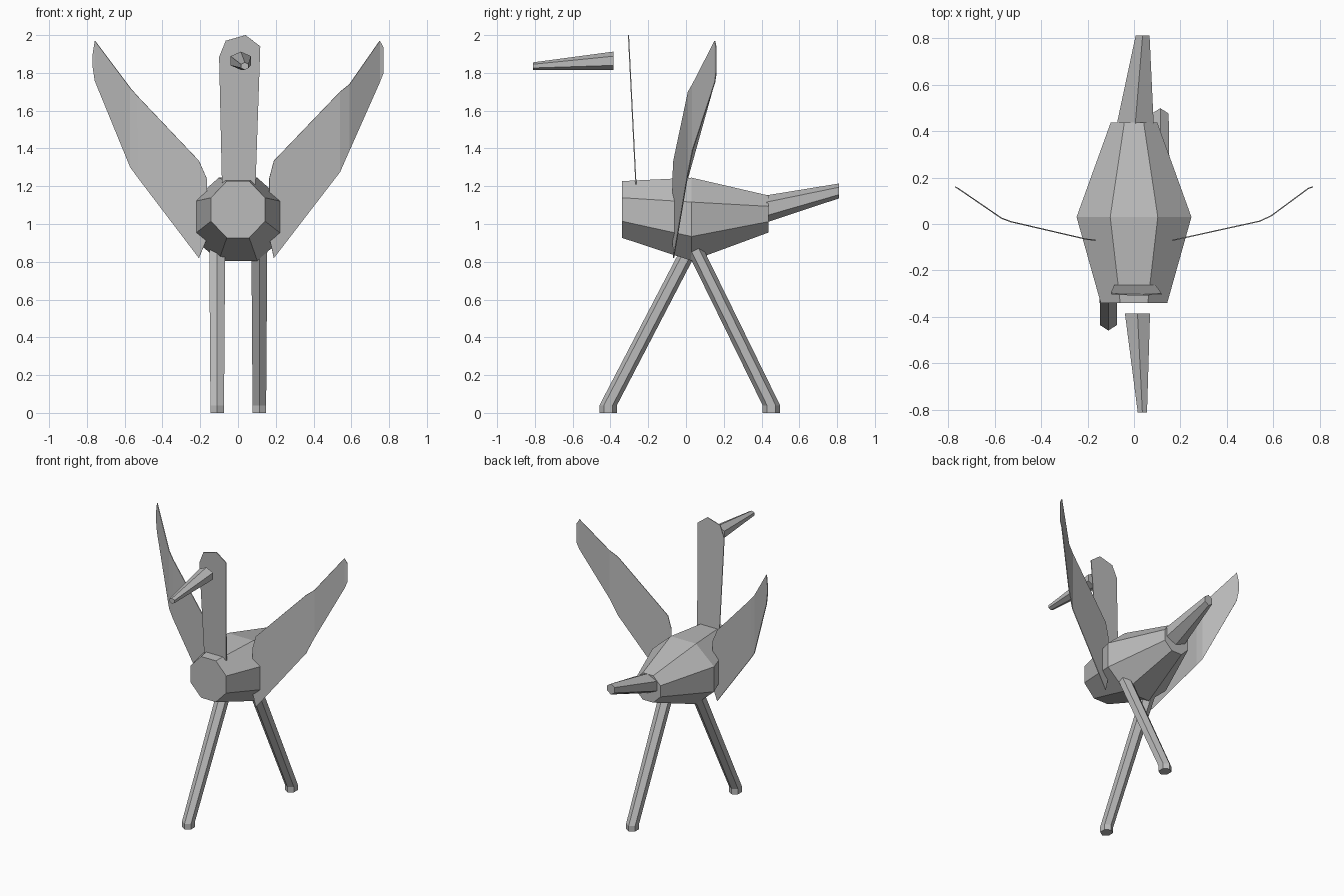
import bpy, bmesh
from math import cos, sin, pi
from mathutils import Vector

if "Cube" in bpy.data.objects:
    bpy.data.objects.remove(bpy.data.objects["Cube"])

GREY = bpy.data.materials.new("plain grey")
GREY.use_nodes = True
GREY.diffuse_color = (0.5, 0.5, 0.5, 1)
GREY.node_tree.nodes["Principled BSDF"].inputs["Base Color"].default_value = (0.5, 0.5, 0.5, 1)


def finish(name, bm):
    bmesh.ops.recalc_face_normals(bm, faces=bm.faces)
    mesh = bpy.data.meshes.new(name)
    bm.to_mesh(mesh)
    bm.free()
    mesh.materials.append(GREY)
    obj = bpy.data.objects.new(name, mesh)
    bpy.context.collection.objects.link(obj)
    return obj


def loft(name, rings, sides, upright, turn):
    """Capped tube through rings of (centre, half width, half depth)."""
    bm = bmesh.new()
    grow = 1 / cos(pi / sides)
    loops = []
    for centre, a, b in rings:
        loop = []
        for i in range(sides):
            t = 2 * pi * (i + turn) / sides
            u, v = a * grow * cos(t), b * grow * sin(t)
            loop.append(bm.verts.new(Vector(centre) + Vector((u, v, 0) if upright else (u, 0, v))))
        loops.append(loop)
    for p, q in zip(loops, loops[1:]):
        for i in range(sides):
            j = (i + 1) % sides
            bm.faces.new((p[i], p[j], q[j], q[i]))
    bm.faces.new(loops[0])
    bm.faces.new(loops[-1])
    return finish(name, bm)


def sheet(name, columns, thickness):
    """Thin folded sheet from pairs of lower and upper edge points."""
    bm = bmesh.new()
    pairs = [[bm.verts.new(p) for p in pair] for pair in columns]
    for (a, b), (c, d) in zip(pairs, pairs[1:]):
        bm.faces.new((a, c, d, b))
    obj = finish(name, bm)
    solid = obj.modifiers.new("thickness", "SOLIDIFY")
    solid.thickness = thickness
    solid.offset = 0
    return obj


# Eight-sided body, widest in the middle
loft("body", [((0, -0.34, 1.077), 0.143, 0.15),
              ((0, 0.03, 1.025), 0.247, 0.22),
              ((0, 0.437, 1.053), 0.1, 0.098)], 8, False, 0.5)

# Six-sided tail and floating beak, ridge uppermost
loft("tail", [((0.005, 0.425, 1.08), 0.08, 0.062),
              ((0.037, 0.81, 1.175), 0.03, 0.034)], 6, False, 0.5)
loft("beak", [((0.015, -0.385, 1.864), 0.054, 0.042),
              ((0.036, -0.81, 1.836), 0.02, 0.017)], 6, False, 0.5)

# Legs stepping forward and back, with short upright feet
for name, x, foot, hip in (("right_leg", -0.11, -0.412, 0.02),
                           ("left_leg", 0.113, 0.452, 0.045)):
    loft(name, [((x, foot, 0), 0.036, 0.04),
                ((x, foot, 0.04), 0.036, 0.04),
                ((x, hip, 0.87), 0.042, 0.04)], 6, True, 0.5)

# Flat neck and head, leaning slightly forward
neck = [(-0.1, 1.88, 1.885), (-0.065, 1.6, 1.97), (0.04, 1.6, 2.0), (0.118, 1.88, 1.94)]
bm = bmesh.new()
outline = [(-0.085, 1.21), (0.093, 1.21), (0.118, 1.94), (0.04, 2.0), (-0.065, 1.97), (-0.1, 1.885)]
bm.faces.new([bm.verts.new((x, -0.265 - 0.05 * (z - 1.21), z)) for x, z in outline])
neck = finish("neck", bm)
solid = neck.modifiers.new("thickness", "SOLIDIFY")
solid.thickness = 0.006
solid.offset = 0

# Wings: distance out, depth, lower edge, upper edge
wings = {
    "left_wing": (1, [(0.165, -0.07, 0.93, 1.24), (0.19, -0.065, 0.82, 1.335),
                      (0.54, 0.012, 1.275, 1.7), (0.59, 0.035, 1.39, 1.74),
                      (0.75, 0.153, 1.75, 1.97), (0.77, 0.16, 1.8, 1.935)]),
    "right_wing": (-1, [(0.165, -0.07, 0.92, 1.24), (0.207, -0.065, 0.82, 1.335),
                        (0.53, 0.01, 1.245, 1.675), (0.57, 0.025, 1.3, 1.72),
                        (0.757, 0.153, 1.757, 1.97), (0.77, 0.16, 1.84, 1.89)]),
}
for name, (side, rows) in wings.items():
    sheet(name, [((side * x, y, low), (side * x, y, high)) for x, y, low, high in rows], 0.005)
